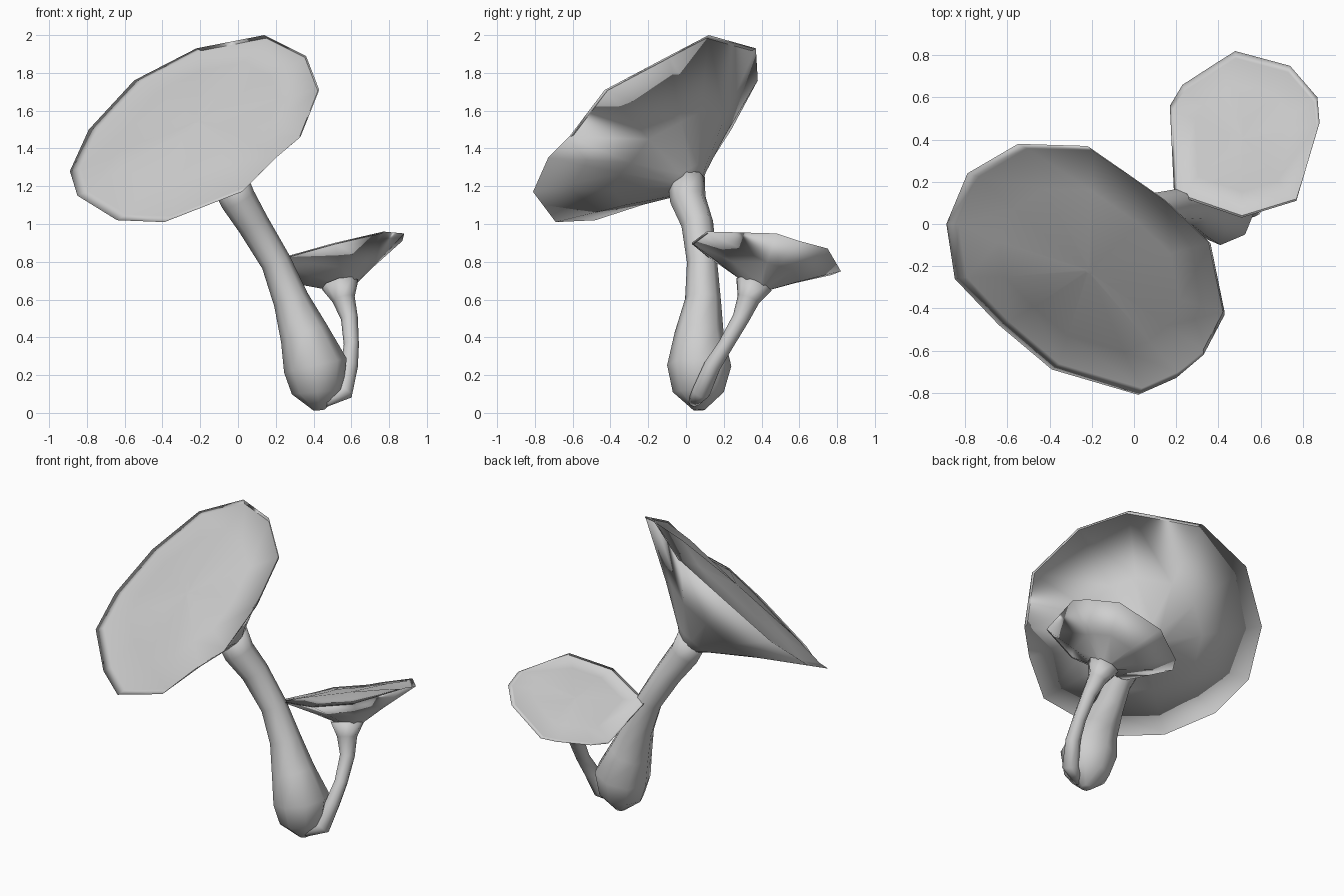
import bpy, bmesh, math
from mathutils import Vector

cube = bpy.data.objects.get("Cube")
if cube:
    bpy.data.objects.remove(cube)

grey = bpy.data.materials.new("pale_grey")
grey.use_nodes = True
color = (0.62, 0.62, 0.62, 1)
grey.diffuse_color = color
grey.node_tree.nodes["Principled BSDF"].inputs["Base Color"].default_value = color


def loft(name, rings):
    """Bridge equal-sized rings of points, close both ends and shade smooth."""
    bm = bmesh.new()
    loops = [[bm.verts.new(p) for p in ring] for ring in rings]
    count = len(loops[0])
    for a, b in zip(loops, loops[1:]):
        for i in range(count):
            j = (i + 1) % count
            bm.faces.new((a[i], a[j], b[j], b[i]))
    for loop in (loops[0], loops[-1]):
        bm.faces.new(loop)
    bmesh.ops.recalc_face_normals(bm, faces=bm.faces)
    for face in bm.faces:
        face.smooth = True
    mesh = bpy.data.meshes.new(name)
    bm.to_mesh(mesh)
    bm.free()
    mesh.materials.append(grey)
    obj = bpy.data.objects.new(name, mesh)
    bpy.context.collection.objects.link(obj)


# Cap profiles: (share of rim radius, height along the axis)
underside = [(0.1, -1.0), (0.17, -0.9), (0.5, -0.52), (1, 0)]
topside = [(0.955, -0.02), (0.65, 0.05), (0.03, 0.1)]


def cap(name, rim, center, apex, shift):
    """Funnel underside with a low crown set inside the rim and nudged by shift."""
    rim = [Vector(p) for p in rim]
    center, apex, shift = Vector(center), Vector(apex), Vector(shift)
    axis = center - apex
    rings = []
    for profile, offset in ((underside, Vector()), (topside, shift)):
        for r, h in profile:
            rings.append([center + (p - center) * r + axis * h + offset for p in rim])
    loft(name, rings)


def stem(name, path, sides=8):
    """Tube through (x, y, z, radius) points."""
    points = [Vector(p[:3]) for p in path]
    rings = []
    for i, p in enumerate(points):
        t = (points[min(i + 1, len(points) - 1)] - points[max(i - 1, 0)]).normalized()
        u = t.cross(Vector((0, 1, 0))).normalized()
        v = t.cross(u)
        turns = [math.tau * k / sides for k in range(sides)]
        rings.append([p + (u * math.cos(a) + v * math.sin(a)) * path[i][3] for a in turns])
    loft(name, rings)


# Large cap, tipped forward
cap("large_cap", [
    (0.14, 0.12, 2.0), (0.36, -0.09, 1.89), (0.43, -0.43, 1.71), (0.33, -0.62, 1.46),
    (0.2, -0.73, 1.35), (0.02, -0.81, 1.17), (-0.39, -0.69, 1.01), (-0.64, -0.48, 1.02),
    (-0.85, -0.26, 1.15), (-0.89, 0, 1.28), (-0.79, 0.24, 1.5), (-0.55, 0.38, 1.76),
    (-0.22, 0.37, 1.93)],
    (-0.22, -0.2, 1.5), (-0.04, 0.03, 1.2), (0.025, 0, 0.015))

# Small cap, tipped backward
cap("small_cap", [
    (0.48, 0.82, 0.75), (0.74, 0.75, 0.87), (0.87, 0.6, 0.91), (0.88, 0.48, 0.95),
    (0.77, 0.11, 0.96), (0.51, 0.03, 0.9), (0.19, 0.14, 0.81), (0.17, 0.56, 0.7),
    (0.23, 0.66, 0.71), (0.4, 0.77, 0.73)],
    (0.52, 0.42, 0.83), (0.57, 0.38, 0.65), (0, -0.015, 0))

# Swollen large stem
stem("large_stem", [
    (0.43, 0.07, 0.015, 0.03), (0.42, 0.065, 0.11, 0.135), (0.41, 0.07, 0.25, 0.17),
    (0.35, 0.07, 0.42, 0.13), (0.28, 0.09, 0.6, 0.095), (0.2, 0.085, 0.8, 0.08),
    (0.08, 0.06, 1.0, 0.085), (0, 0.01, 1.13, 0.095), (-0.05, 0, 1.24, 0.1)])

# Thin side stem, flaring into its cap
stem("small_stem", [
    (0.46, 0.04, 0.06, 0.03), (0.56, 0.08, 0.11, 0.05), (0.59, 0.14, 0.25, 0.045),
    (0.6, 0.21, 0.36, 0.04), (0.59, 0.29, 0.5, 0.045), (0.56, 0.33, 0.6, 0.06),
    (0.54, 0.36, 0.68, 0.1)])
